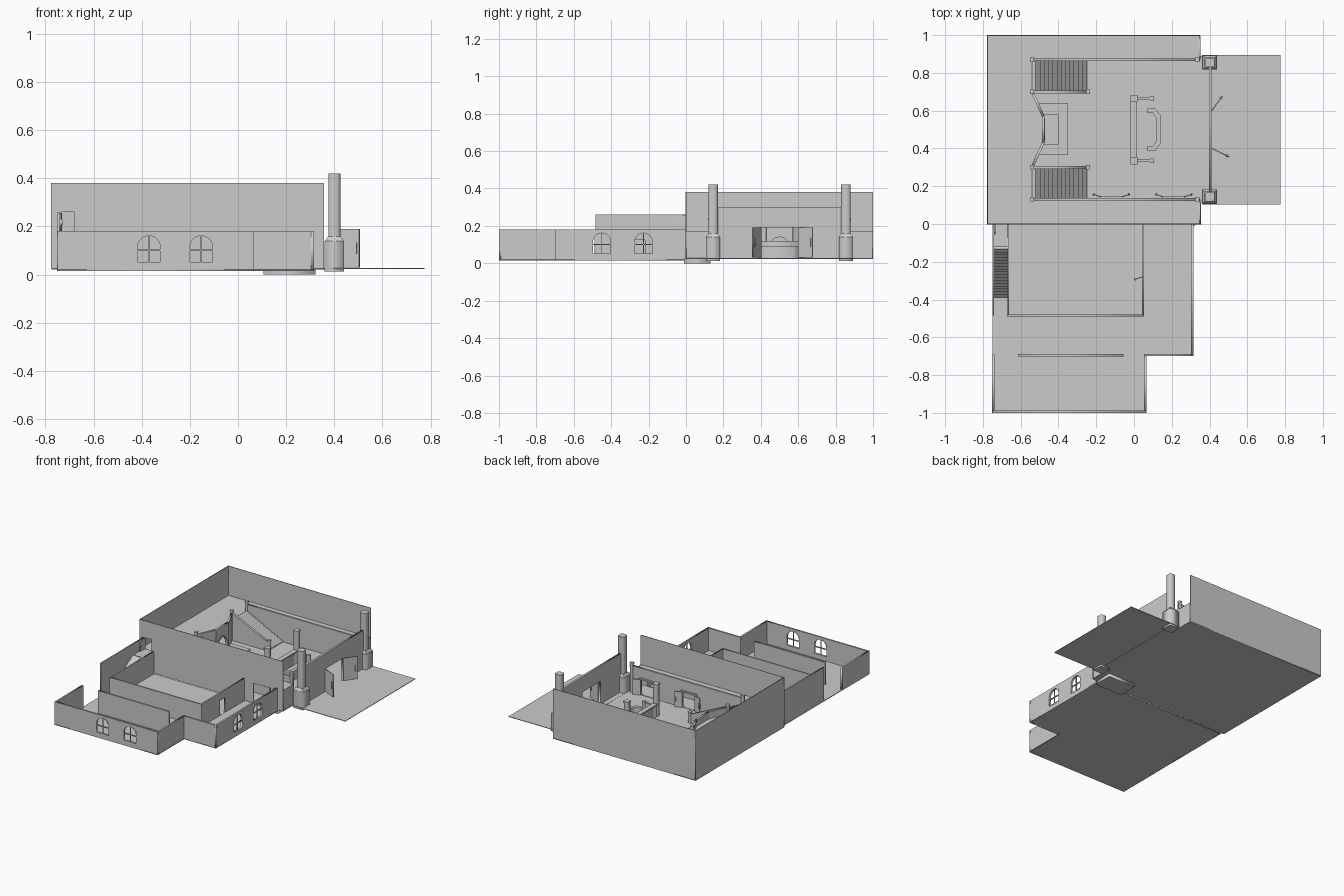
import bpy
from math import pi, cos, sin
from mathutils import Matrix, Vector

if "Cube" in bpy.data.objects:
    bpy.data.objects.remove(bpy.data.objects["Cube"])


def prism(name, outline, holes, depth, matrix):
    """Filled 2D outline with holes, extruded symmetrically by depth."""
    cu = bpy.data.curves.new(name, 'CURVE')
    cu.dimensions = '2D'
    cu.fill_mode = 'BOTH'
    cu.extrude = depth / 2
    for pts in [outline] + list(holes):
        sp = cu.splines.new('POLY')
        sp.points.add(len(pts) - 1)
        for p, (u, v) in zip(sp.points, pts):
            p.co = (u, v, 0, 1)
        sp.use_cyclic_u = True
    tmp = bpy.data.objects.new(name + "_tmp", cu)
    bpy.context.collection.objects.link(tmp)
    bpy.context.view_layer.update()
    me = bpy.data.meshes.new_from_object(tmp.evaluated_get(bpy.context.evaluated_depsgraph_get()))
    bpy.data.objects.remove(tmp)
    ob = bpy.data.objects.new(name, me)
    ob.matrix_world = matrix
    bpy.context.collection.objects.link(ob)
    return ob


def rect(a, b, c, d):
    return [(a, c), (b, c), (b, d), (a, d)]


def box(name, x0, x1, y0, y1, z0, z1):
    return slab(name, rect(x0, x1, y0, y1), z0, z1)


def slab(name, outline, z0, z1, holes=()):
    return prism(name, outline, holes, z1 - z0, Matrix.Translation((0, 0, (z0 + z1) / 2)))


def frame(p, q):
    """Matrix with u along p to q, v up."""
    u = Vector((q[0] - p[0], q[1] - p[1], 0)).normalized()
    n = u.cross(Vector((0, 0, 1)))
    m = Matrix((u, (0, 0, 1), n)).transposed().to_4x4()
    m.translation = (p[0], p[1], 0)
    return m


def wall(name, p, q, z0, z1, t=0.012, holes=()):
    length = (Vector(q) - Vector(p)).length
    return prism(name, rect(0, length, z0, z1), holes, t, frame(p, q))


def arch(c, r, z0, spring, n=16):
    return [(c - r, z0), (c + r, z0)] + [(c + r * cos(pi * i / n), spring + r * sin(pi * i / n)) for i in range(n + 1)]


def windows(p, q, centres):
    """Arched frame and cross bars."""
    for c in centres:
        prism("window_frame", arch(c, .053, .046, .114), [arch(c, .047, .053, .114)], .014, frame(p, q))
        prism("window_mullion", rect(c - .002, c + .002, .05, .16), [], .008, frame(p, q))
        prism("window_crossbar", rect(c - .048, c + .048, .098, .104), [], .008, frame(p, q))


def stairs(name, u0, z0, du, dz, n, width, matrix):
    pts = [(u0, z0)]
    for i in range(n):
        pts += [(u0 + i * du, z0 + (i + 1) * dz), (u0 + (i + 1) * du, z0 + (i + 1) * dz)]
    pts.append((u0 + n * du, z0))
    return prism(name, pts, [], width, matrix)


def post(x, y, z0, z1, s):
    box("post", x - s, x + s, y - s, y + s, z0, z1)
    box("post_cap", x - s * 1.25, x + s * 1.25, y - s * 1.25, y + s * 1.25, z1, z1 + .008)


def door(name, p, q, z0, z1):
    wall(name, p, q, z0, z1, .006)
    length = (Vector(q) - Vector(p)).length
    h = (z1 - z0)
    prism(name + "_handle", rect(length * .82, length * .9, z0 + h * .35, z0 + h * .65), [], .016, frame(p, q))


# Floors
slab("annex_floor", [(-.75, -1), (.065, -1), (.065, -.7), (.315, -.7), (.315, 0), (-.75, 0)], .015, .02)
slab("hall_floor", [(-.775, 0), (.355, 0), (.355, .11), (.41, .11), (.41, .89), (.35, .89), (.35, 1), (-.775, 1)], .022, .027)
box("porch", .36, .775, .103, .895, .024, .028)
box("threshold", .105, .322, -.01, .13, 0, .022)

# Annex outer walls with arched windows
p, q = (-.75, -.994), (.065, -.994)
wall("annex_front_wall", p, q, .015, .18, holes=[arch(c, .05, .05, .114) for c in (.38, .597)])
windows(p, q, (.38, .597))
p, q = (.309, -.7), (.309, 0)
wall("annex_right_wall", p, q, .015, .18, holes=[arch(c, .05, .05, .114) for c in (.25, .473)])
windows(p, q, (.25, .473))
wall("annex_step_wall_side", (.059, -1), (.059, -.7), .015, .18)
wall("annex_step_wall_front", (.053, -.694), (.315, -.694), .015, .18)
wall("annex_left_wall_front", (-.745, -1), (-.745, -.69), .015, .18)
wall("annex_left_wall_stair", (-.745, -.485), (-.745, 0), .015, .26, .008)

# Annex inner walls
wall("annex_partition", (-.615, -.695), (-.055, -.695), .02, .18)
wall("room_front_wall", (-.672, -.485), (.053, -.485), .02, .18, .01)
wall("room_left_wall", (-.667, -.485), (-.667, 0), .02, .18, .008)
wall("room_right_wall", (.048, -.485), (.048, 0), .02, .18, .01, [rect(.205, .265, .0201, .125)])
door("room_door", (.045, -.28), (0, -.295), .022, .125)

# Annex stair and landing
stairs("annex_stair", -.39, .02, .015, .16 / 18, 18, .07, frame((-.706, 0), (-.706, 1)))
box("annex_landing", -.741, -.671, -.12, 0, .165, .18)
door("landing_door", (-.735, 0), (-.738, -.055), .18, .255)

# Hall walls
wall("hall_front_wall", (-.777, 0), (.357, 0), .025, .38, .004,
     [rect(.042, .097, .18, .26), rect(.9, 1.08, .03, .165)])
wall("hall_left_wall", (-.775, 0), (-.775, 1), .025, .38, .004)
wall("hall_back_wall", (-.777, .998), (.35, .998), .025, .38, .004)

# Gallery floor around the hall
slab("gallery_floor", [(-.775, .002), (.35, .002), (.35, .13), (-.54, .13), (-.54, .3), (-.48, .43), (-.48, .57),
                       (-.54, .7), (-.54, .87), (.35, .87), (.35, .996), (-.775, .996)], .162, .17)

# Gallery support walls, parapets and their caps
runs = [((-.54, .13), (.35, .13)), ((-.54, .87), (.35, .87)), ((-.54, .3), (-.48, .43)), ((-.48, .43), (-.48, .57)),
        ((-.48, .57), (-.54, .7))]
openings = {0: [rect(.37, .47, .03, .14), rect(.7, .8, .03, .14)], 3: [arch(.07, .05, .03, .09)]}
for i, (p, q) in enumerate(runs):
    wall("gallery_wall", p, q, .027, .21, .008, openings.get(i, []))
    wall("gallery_handrail", p, q, .21, .22, .014)
for y0, y1 in ((.13, .3), (.7, .87)):
    wall("gallery_support", (-.54, y0), (-.54, y1), .027, .165, .006)
prism("arch_trim", arch(.07, .058, .03, .09), [arch(.07, .05, .031, .09)], .018, frame(*runs[3]))
for c in (-.12, .21):
    for s in (-1, 1):
        door("hall_door", (c + s * .05, .142), (c + s * .1, .158), .03, .14)
    box("hall_door_lintel", c - .06, c + .06, .128, .145, .14, .15)

# Pieces mirrored across the hall centre line y = 0.5
for s in (-1, 1):
    def Y(d):
        return .5 + s * d

    def span(d0, d1):
        return sorted((Y(d0), Y(d1)))

    # Grand stair with sloped balustrade
    m = Matrix(((-1, 0, 0, 0), (0, 0, 1, Y(.285)), (0, 1, 0, 0), (0, 0, 0, 1)))
    stairs("hall_stair", .25, .027, .29 / 13, .143 / 13, 13, .16, m)
    prism("stair_balustrade", [(.24, .027), (.54, .027), (.54, .22), (.24, .08)], [], .01,
          Matrix.Translation((0, Y(.2) - Y(.285), 0)) @ m)
    prism("stair_handrail", [(.24, .08), (.54, .22), (.54, .228), (.24, .088)], [], .016,
          Matrix.Translation((0, Y(.2) - Y(.285), 0)) @ m)
    for x, d, z0, z1 in ((-.54, .37, .027, .232), (.335, .37, .027, .232), (-.54, .2, .027, .232), (-.243, .2, .027, .1)):
        post(x, Y(d), z0, z1, .009)
    # End wall under the gallery
    wall("gallery_end_wall", (.35, Y(.37)), (.35, Y(.498)), .025, .17, .004)
    # Gate pillar: wide base, bevelled shoulder, tall shaft
    y = Y(.355)
    box("pillar_base", .36, .44, y - .038, y + .038, .012, .14)
    bpy.ops.mesh.primitive_cone_add(vertices=4, radius1=.038 * 2 ** .5, radius2=.026 * 2 ** .5, depth=.018,
                                    location=(.4, y, .149), rotation=(0, 0, pi / 4))
    bpy.context.object.name = "pillar_shoulder"
    bpy.ops.object.transform_apply(location=False, rotation=True, scale=False)
    slab("pillar_shaft", [(.4 + a * .025, y + b * .025) for a, b in ((-1, -.6), (-.6, -1), (.6, -1), (1, -.6),
                                                                  (1, .6), (.6, 1), (-.6, 1), (-1, .6))], .158, .42)
    # Counter end post and arm
    post(0, Y(.165), .027, .25, .015)
    box("counter_arm", .015, .1, *span(.158, .172), .027, .1)
    box("counter_arm_end", .085, .105, *span(.154, .176), .027, .106)

# Central counter and curved bench
box("counter", -.012, .01, .34, .66, .027, .11)
box("counter_top", -.018, .016, .34, .66, .11, .118)
outer = [(.07, .39), (.08, .385), (.115, .39), (.143, .43), (.143, .57), (.115, .61), (.08, .615), (.07, .61)]
inner = [(.07, .59), (.1, .588), (.118, .56), (.118, .44), (.1, .412), (.07, .41)]
slab("curved_bench", outer + inner, .027, .09)

# Stepped dais before the arch
box("dais_lower", -.5, -.35, .365, .64, .027, .036)
box("dais_upper", -.48, -.4, .42, .58, .036, .046)

# Gate wall with open double doors
wall("gate_wall", (.403, .17), (.403, .83), .025, .30, .014, [rect(.23, .43, .0251, .19)])
door("gate_door_left", (.412, .4), (.505, .355), .03, .19)
door("gate_door_right", (.412, .6), (.468, .678), .03, .19)
